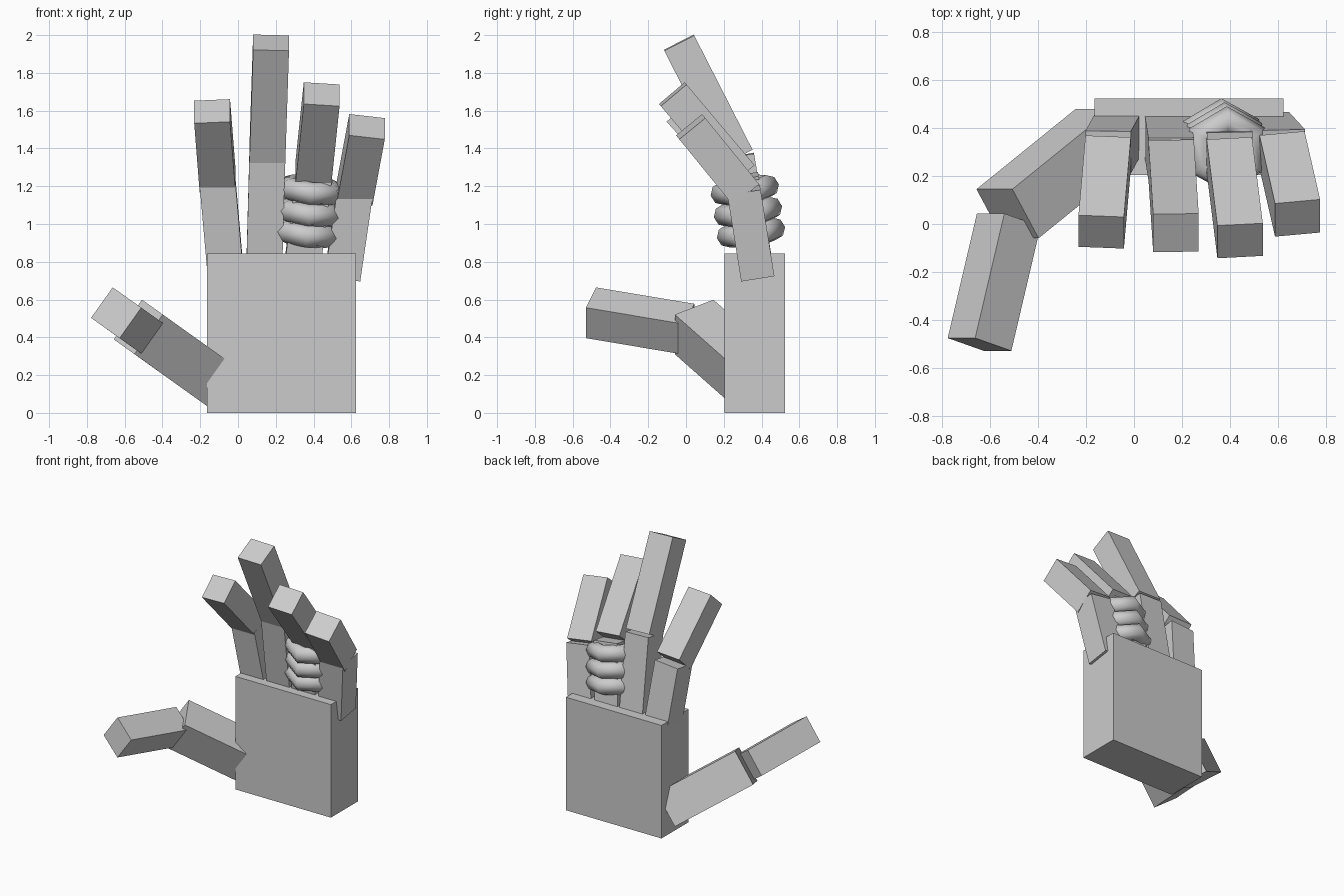
import bpy, bmesh
from mathutils import Vector, Matrix

if "Cube" in bpy.data.objects:
    bpy.data.objects.remove(bpy.data.objects["Cube"])


def beam(name, base, tip, width, thick, side=(1, 0, 0)):
    """Box running from base to tip; side is the approximate width direction."""
    base, tip = Vector(base), Vector(tip)
    axis = (tip - base).normalized()
    w = Vector(side)
    w = (w - axis * w.dot(axis)).normalized()
    d = axis.cross(w)
    rot = Matrix((w, d, axis)).transposed().to_4x4()
    bm = bmesh.new()
    bmesh.ops.create_cube(bm, size=1)
    bmesh.ops.scale(bm, vec=(width, thick, (tip - base).length), verts=bm.verts)
    me = bpy.data.meshes.new(name)
    bm.to_mesh(me)
    bm.free()
    ob = bpy.data.objects.new(name, me)
    ob.matrix_world = Matrix.Translation((base + tip) / 2) @ rot
    bpy.context.collection.objects.link(ob)
    return ob


# Palm
beam("palm", (0.23, 0.365, 0), (0.23, 0.365, 0.845), 0.79, 0.32)

# Fingers: lower base, lower tip, upper base, upper tip
fingers = {
    "index": ((-0.065, 0.378, 0.735), (-0.108, 0.300, 1.22),
              (-0.108, 0.300, 1.23), (-0.137, -0.033, 1.597)),
    "middle": ((0.138, 0.378, 0.735), (0.155, 0.272, 1.36),
               (0.155, 0.272, 1.355), (0.175, -0.037, 1.96)),
    "ring": ((0.335, 0.378, 0.735), (0.400, 0.295, 1.25),
             (0.398, 0.290, 1.26), (0.443, -0.070, 1.687)),
    "little": ((0.553, 0.378, 0.723), (0.620, 0.305, 1.18),
               (0.618, 0.310, 1.165), (0.683, 0.025, 1.515)),
}
for name, (a, b, c, d) in fingers.items():
    beam(name + "_finger_lower", a, b, 0.19, 0.178)
    beam(name + "_finger_upper", c, d, 0.19, 0.178)

# Thumb
beam("thumb_lower", (-0.114, 0.378, 0.159), (-0.528, 0.043, 0.455),
     0.258, 0.245, side=(0.15, 0, 0.21))
beam("thumb_upper", (-0.523, 0.017, 0.443), (-0.645, -0.503, 0.53),
     0.198, 0.193, side=(0.115, 0, 0.162))

# Three six-sided finger rings, threaded on the ring finger
a, b = Vector(fingers["ring"][0]), Vector(fingers["ring"][1])
axis = (b - a).normalized()
w = (Vector((1, 0, 0)) - axis * axis.x).normalized()
rot = Matrix((w, axis.cross(w), axis)).transposed()
for i, pos in enumerate([(0.365, 0.344, 0.955), (0.378, 0.328, 1.065), (0.387, 0.311, 1.18)]):
    turn = rot @ Matrix.Rotation(1.5707963, 3, 'Z')
    bpy.ops.mesh.primitive_torus_add(
        major_segments=6, minor_segments=8, major_radius=0.122, minor_radius=0.061,
        location=pos, rotation=turn.to_euler())
    ob = bpy.context.object
    ob.name = f"finger_ring_{i + 1}"
    bpy.ops.object.shade_smooth()
